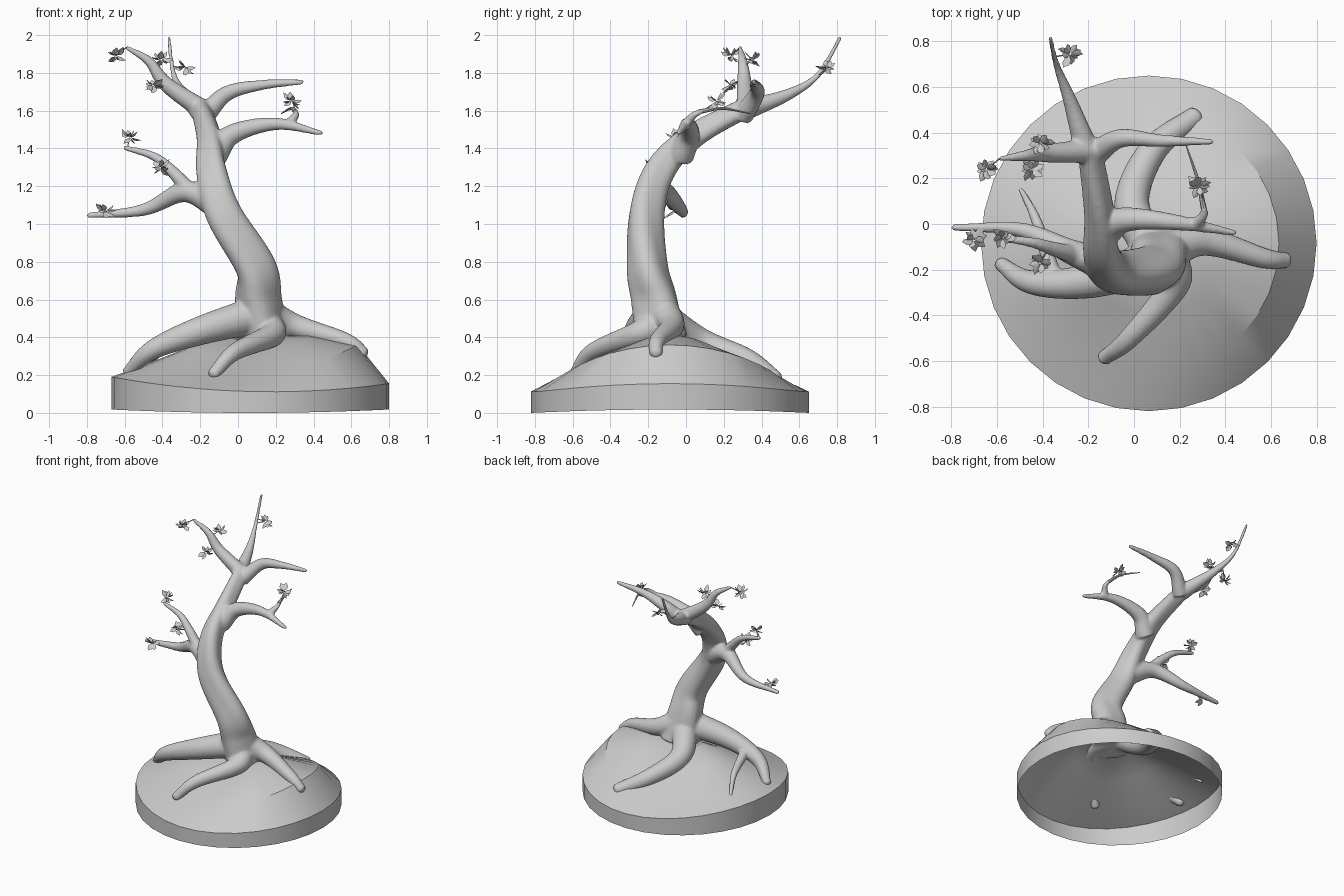
import bpy, bmesh, math, random
from math import sin, cos, pi
from mathutils import Vector

if "Cube" in bpy.data.objects:
    bpy.data.objects.remove(bpy.data.objects["Cube"])

random.seed(4)
samples = []  # points along the branches, where sprigs can attach


def finish(bm, name, angle=40):
    bmesh.ops.recalc_face_normals(bm, faces=bm.faces)
    me = bpy.data.meshes.new(name)
    bm.to_mesh(me)
    bm.free()
    ob = bpy.data.objects.new(name, me)
    bpy.context.collection.objects.link(ob)
    bpy.ops.object.select_all(action='DESELECT')
    bpy.context.view_layer.objects.active = ob
    ob.select_set(True)
    bpy.ops.object.shade_smooth_by_angle(angle=math.radians(angle))
    return ob


def spline(pts, n=8):
    """Catmull-Rom curve through the points."""
    p = [Vector(q) for q in pts]
    p = [2 * p[0] - p[1]] + p + [2 * p[-1] - p[-2]]
    out = []
    for i in range(1, len(p) - 2):
        a, b, c, d = p[i - 1:i + 3]
        for k in range(n):
            t = k / n
            out.append(0.5 * (2 * b + (c - a) * t + (2 * a - 5 * b + 4 * c - d) * t * t
                              + (3 * b - a - 3 * c + d) * t ** 3))
    return out + [p[-2]]


def limb(bm, r0, r1, *pts, power=1.0, sides=16, ridge=0.0, twist=0.0):
    """Closed tube tapering from r0 to r1, with optional twisted ridges."""
    pos = spline(pts)
    last = len(pos) - 1
    u, rings = None, []
    for i, c in enumerate(pos):
        f = i / last
        radius = r1 + (r0 - r1) * (1 - f) ** power
        t = (pos[min(i + 1, last)] - pos[max(i - 1, 0)]).normalized()
        u = t.orthogonal() if u is None else u - t * u.dot(t)
        u.normalize()
        w = t.cross(u)
        ring = []
        for k in range(sides):
            a = 2 * pi * k / sides
            r = radius * (1 + ridge * cos(3 * a + twist * f))
            ring.append(bm.verts.new(c + r * (cos(a) * u + sin(a) * w)))
        rings.append(ring)
    for a, b in zip(rings, rings[1:]):
        for k in range(sides):
            bm.faces.new((a[k], a[k - 1], b[k - 1], b[k]))
    bm.faces.new(rings[0])
    tip = bm.verts.new(pos[-1] + t * r1 * 0.6)
    for k in range(sides):
        bm.faces.new((rings[-1][k - 1], rings[-1][k], tip))
    return pos


# Ground mound: open shell, higher towards the left and right
SEG = 32
bm = bmesh.new()
rings = []
for r, base, wide, lean in ((0.735, 0, 0.018, 0), (0.735, 0.113, 0.06, -0.018),
                            (0.57, 0.19, 0.115, 0.055), (0.32, 0.285, 0.095, 0.03),
                            (0.12, 0.37, 0.04, 0)):
    ring = []
    for k in range(SEG):
        x, y = cos(2 * pi * k / SEG), sin(2 * pi * k / SEG)
        ring.append(bm.verts.new((0.065 + r * x, -0.085 + r * y, base + wide * x * x + lean * x)))
    rings.append(ring)
for a, b in zip(rings, rings[1:]):
    for k in range(SEG):
        bm.faces.new((a[k - 1], a[k], b[k], b[k - 1]))
bm.faces.new(rings[-1])
finish(bm, "ground_mound", 30)

# Trunk with twisted ridges
bm = bmesh.new()
limb(bm, 0.135, 0.052, (0.13, -0.12, 0.38), (0.105, -0.16, 0.6), (0.085, -0.205, 0.77),
     (-0.075, -0.215, 1.05), (-0.135, -0.14, 1.28), (-0.15, 0.04, 1.46), (-0.2, 0.34, 1.625),
     sides=24, ridge=0.1, twist=7)

# Branches: upper left, upper rear, upper right, middle right and its stub, two lower left
samples += limb(bm, 0.055, 0.012, (-0.18, 0.32, 1.6), (-0.38, 0.31, 1.74), (-0.47, 0.3, 1.86),
                (-0.59, 0.285, 1.935))
samples += limb(bm, 0.06, 0.012, (-0.2, 0.3, 1.6), (-0.28, 0.54, 1.685), (-0.34, 0.7, 1.79),
                (-0.367, 0.818, 1.99), power=2.2)
samples += limb(bm, 0.056, 0.014, (-0.18, 0.3, 1.57), (-0.06, 0.375, 1.69), (0.12, 0.365, 1.735),
                (0.345, 0.36, 1.752))
samples += limb(bm, 0.074, 0.014, (-0.13, -0.03, 1.36), (-0.03, 0.02, 1.475), (0.2, 0.005, 1.53),
                (0.445, -0.04, 1.48))
samples += limb(bm, 0.028, 0.013, (0.27, 0, 1.53), (0.305, 0.04, 1.575), (0.305, 0.09, 1.6))
samples += limb(bm, 0.08, 0.016, (-0.1, -0.19, 1.1), (-0.28, -0.12, 1.17), (-0.5, -0.025, 1.075),
                (-0.795, -0.015, 1.045), power=1.2)
samples += limb(bm, 0.042, 0.014, (-0.24, -0.14, 1.16), (-0.35, -0.11, 1.28),
                (-0.45, -0.08, 1.36), (-0.605, -0.06, 1.405))

# Roots: front, right, left, rear, thin side root
limb(bm, 0.095, 0.034, (0.13, -0.14, 0.47), (0.18, -0.26, 0.415), (-0.02, -0.5, 0.32),
     (-0.135, -0.59, 0.2), power=1.5)
limb(bm, 0.095, 0.036, (0.12, -0.13, 0.54), (0.3, -0.075, 0.46), (0.57, -0.15, 0.38),
     (0.67, -0.16, 0.31), power=1.7)
limb(bm, 0.1, 0.03, (0.1, -0.16, 0.52), (-0.2, -0.25, 0.435), (-0.45, -0.255, 0.335),
     (-0.59, -0.17, 0.21))
limb(bm, 0.095, 0.046, (0.1, -0.13, 0.5), (-0.01, 0.08, 0.37), (0.08, 0.32, 0.28),
     (0.275, 0.475, 0.175))
limb(bm, 0.036, 0.012, (-0.36, -0.2, 0.37), (-0.43, 0.02, 0.31), (-0.5, 0.16, 0.21))

# Fuse trunk, branches and roots into one smooth body
tree = finish(bm, "tree_body")
remesh = tree.modifiers.new("fuse", 'REMESH')
remesh.mode = 'VOXEL'
remesh.voxel_size = 0.009
remesh.use_smooth_shade = True
soft = tree.modifiers.new("soften", 'SMOOTH')
soft.factor = 0.5
soft.iterations = 10

# Thin twig reaching backwards from the middle right branch
bm = bmesh.new()
limb(bm, 0.013, 0.003, (0.305, 0.07, 1.595), (0.28, 0.19, 1.612), (0.23, 0.34, 1.585), sides=8)
finish(bm, "thin_twig")


# Leaf sprigs: short stem from the nearest branch plus a rosette of folded leaves
def sprig(*centre, count=10):
    bm = bmesh.new()
    b = Vector(centre)
    a = min(samples, key=lambda p: (p - b).length)
    limb(bm, 0.004, 0.002, a, b, sides=5)
    for i in range(count):
        ang = 2.4 * i
        d = Vector((cos(ang), sin(ang), random.uniform(-1.0, 1.2))).normalized()
        side = (d.cross(Vector((0, 0, 1))).normalized()
                + Vector((0, 0, random.uniform(-1, 1)))).cross(d).cross(d).normalized()
        up = side.cross(d)
        size = random.uniform(0.045, 0.062)
        rib = [bm.verts.new(b + d * size * t) for t in (0.1, 0.4, 0.75, 1.1)]
        for sgn in (-1, 1):
            e = [bm.verts.new(b + size * (d * t + sgn * side * 0.28 + up * 0.1))
                 for t in (0.4, 0.75)]
            bm.faces.new((rib[0], rib[1], e[0]))
            bm.faces.new((rib[1], rib[2], e[1], e[0]))
            bm.faces.new((rib[2], rib[3], e[1]))
    finish(bm, "leaf_sprig")


sprig(-0.645, 0.24, 1.89)
sprig(-0.41, 0.355, 1.87)
sprig(-0.45, 0.24, 1.735)
sprig(-0.28, 0.745, 1.83)
sprig(0.287, 0.165, 1.65)
sprig(-0.575, -0.06, 1.46)
sprig(-0.41, -0.17, 1.3)
sprig(-0.7, -0.07, 1.07)
